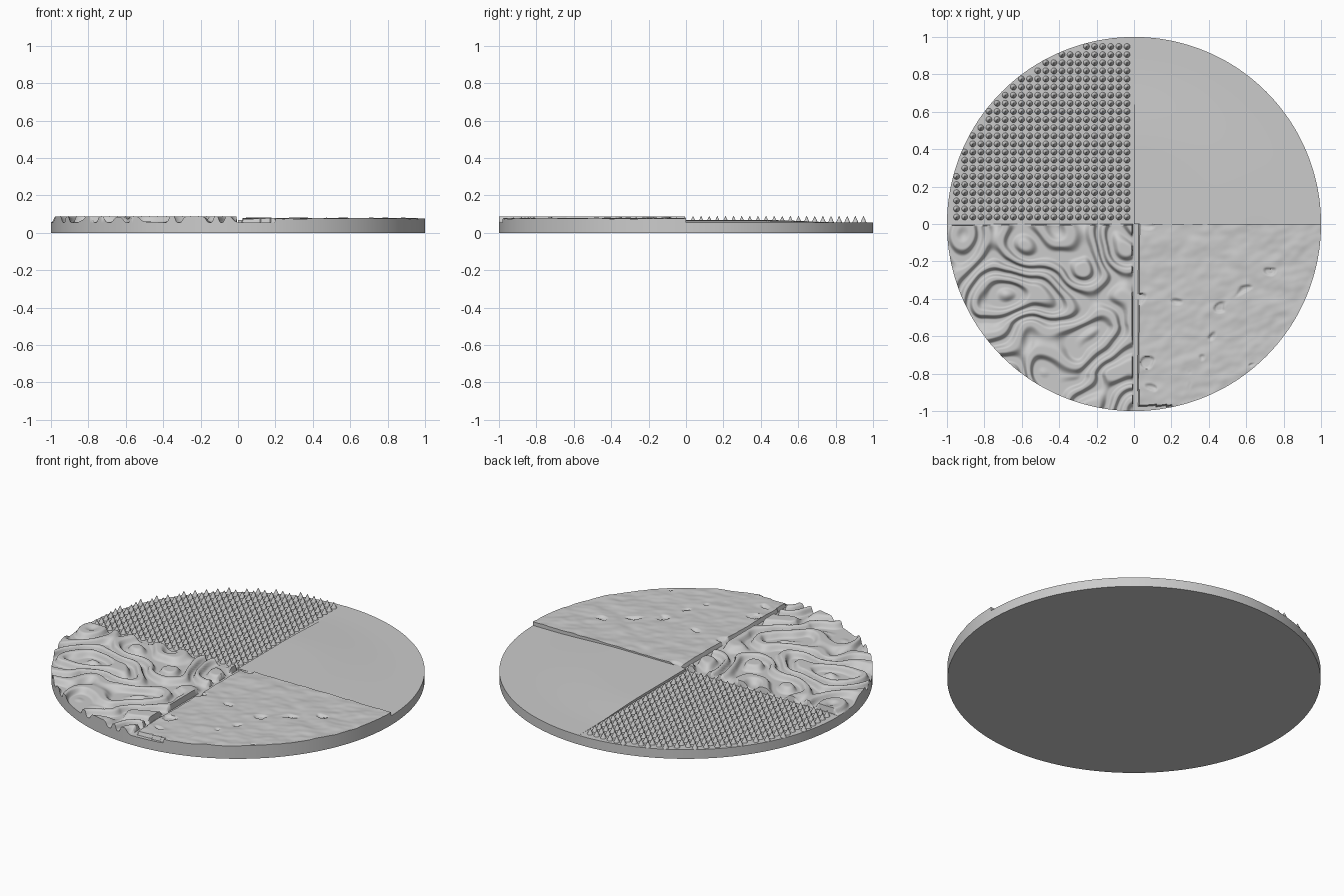
import bpy, bmesh, math
from mathutils import Vector, noise

BASE = 0.054
PITCH = 0.0434

cube = bpy.data.objects.get("Cube")
if cube:
    bpy.data.objects.remove(cube)

grey = bpy.data.materials.new("plain grey")
grey.use_nodes = True
grey.diffuse_color = (0.6, 0.6, 0.6, 1)
grey.node_tree.nodes["Principled BSDF"].inputs["Base Color"].default_value = grey.diffuse_color


def finish(bm, name, angle=60):
    bmesh.ops.recalc_face_normals(bm, faces=bm.faces)
    mesh = bpy.data.meshes.new(name)
    bm.to_mesh(mesh)
    bm.free()
    mesh.materials.append(grey)
    obj = bpy.data.objects.new(name, mesh)
    bpy.context.collection.objects.link(obj)
    bpy.ops.object.select_all(action='DESELECT')
    obj.select_set(True)
    bpy.context.view_layer.objects.active = obj
    bpy.ops.object.shade_smooth_by_angle(angle=math.radians(angle))
    return obj


def ramp(a, b, t):
    t = min(max((t - a) / (b - a), 0), 1)
    return t * t * (3 - 2 * t)


def quadrant(name, sx, sy, steps, height, angle):
    """Square grid bent into a quarter disc, raised by a height rule, with side walls."""
    bm = bmesh.new()
    bmesh.ops.create_grid(bm, x_segments=steps, y_segments=steps, size=0.5)
    rim = [e for e in bm.edges if e.is_boundary]
    walls = bmesh.ops.extrude_edge_only(bm, edges=rim)["geom"]
    lower = {v for v in walls if isinstance(v, bmesh.types.BMVert)}
    for v in bm.verts:
        u, w = v.co.x + 0.5, v.co.y + 0.5
        x = sx * u * math.sqrt(1 - w * w / 2)
        y = sy * w * math.sqrt(1 - u * u / 2)
        v.co = (x, y, BASE - 0.001 if v in lower else height(x, y))
    return finish(bm, name, angle)


# Gentle mound that fades out toward the rim
def mound(x, y):
    return BASE + 0.001 + 0.013 * (1 - ramp(0.42, 0.88, math.hypot(x, y)))


# Uneven, hammered surface set back from its straight edge
def rough(x, y):
    if x < 0.024 or (y < -0.97 and x < 0.2):
        return BASE + 0.001
    p = Vector((x * 7 + y * 3, y * 10 - x * 4, 3.1))
    bumps = 0.005 * noise.noise(p) + 0.003 * noise.noise(p * 2.3)
    pits = 0.012 * ramp(0.48, 0.62, noise.noise(p * 1.4 + Vector((5, 2, 8))))
    return 0.077 + bumps - pits


# Winding nested ridges
def ridges(x, y):
    if x > -0.008 or y > -0.005:
        return BASE + 0.001
    p = Vector((x * 3.7, y * 3.7, 1.7))
    wave = math.sin(18 * noise.noise(p) + 3 * noise.noise(p * 2))
    return BASE + 0.002 + 0.032 * ramp(-0.85, 0.85, wave)


# Round base plate
bm = bmesh.new()
bmesh.ops.create_cone(bm, cap_ends=True, segments=256, radius1=1, radius2=1, depth=BASE)
bmesh.ops.translate(bm, verts=bm.verts, vec=(0, 0, BASE / 2))
finish(bm, "base_plate", 30)

quadrant("smooth_quadrant", 1, 1, 48, mound, 40)
quadrant("rough_quadrant", 1, -1, 130, rough, 55)
quadrant("ridged_quadrant", -1, -1, 170, ridges, 75)

# Regular field of small spikes
bm = bmesh.new()
for i in range(1, 24):
    for j in range(1, 24):
        x, y = 0.006 - i * PITCH, j * PITCH - 0.006
        if math.hypot(x, y) < 0.988:
            cone = bmesh.ops.create_cone(bm, cap_ends=True, segments=12,
                                         radius1=0.017, radius2=0.001, depth=0.036)
            bmesh.ops.translate(bm, verts=cone["verts"], vec=(x, y, BASE + 0.017))
finish(bm, "spiked_quadrant", 50)
